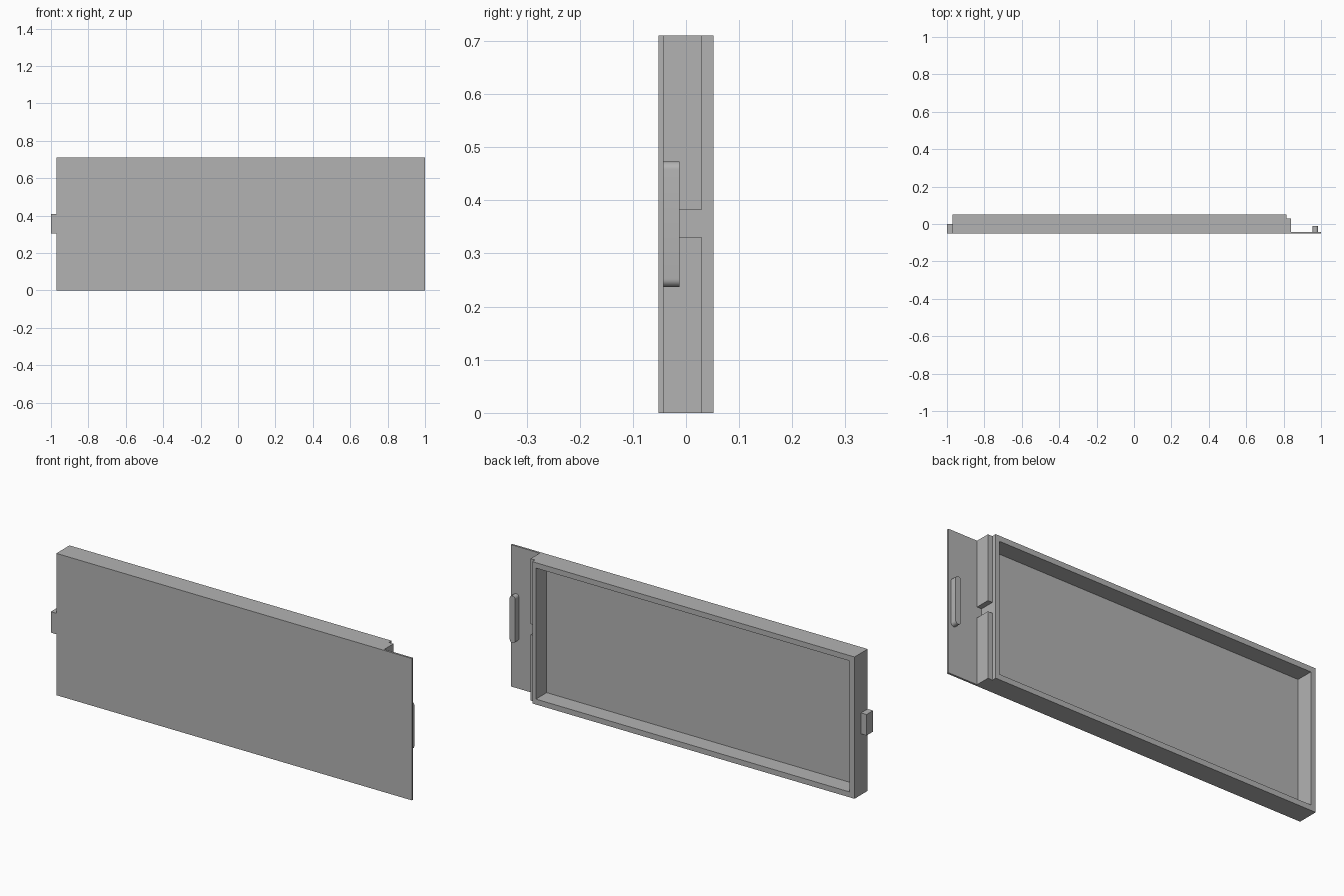
import bpy, bmesh, math

cube = bpy.data.objects.get("Cube")
if cube:
    bpy.data.objects.remove(cube, do_unlink=True)

grey = bpy.data.materials.new("plain grey")
grey.use_nodes = True
colour = (0.45, 0.45, 0.45, 1)
grey.diffuse_color = colour
grey.node_tree.nodes["Principled BSDF"].inputs["Base Color"].default_value = colour

HEIGHT = 0.71
FRONT, PANEL, BACK = -0.052, -0.042, 0.052


def prism(name, points, offset):
    """Extrude a closed 3D outline by an offset vector."""
    bm = bmesh.new()
    face = bm.faces.new([bm.verts.new(p) for p in points])
    new = bmesh.ops.extrude_face_region(bm, geom=[face])["geom"]
    verts = [v for v in new if isinstance(v, bmesh.types.BMVert)]
    bmesh.ops.translate(bm, verts=verts, vec=offset)
    bmesh.ops.recalc_face_normals(bm, faces=bm.faces)
    mesh = bpy.data.meshes.new(name)
    bm.to_mesh(mesh)
    bm.free()
    mesh.materials.append(grey)
    ob = bpy.data.objects.new(name, mesh)
    bpy.context.collection.objects.link(ob)
    return ob


def box(name, x, y, z):
    base = [(x[0], y[0], z[0]), (x[1], y[0], z[0]), (x[1], y[1], z[0]), (x[0], y[1], z[0])]
    return prism(name, base, (0, 0, z[1] - z[0]))


def cut(target, cutter):
    cutter.hide_render = True
    mod = target.modifiers.new("cut", "BOOLEAN")
    mod.operation, mod.solver, mod.object = "DIFFERENCE", "EXACT", cutter
    bpy.context.view_layer.objects.active = target
    bpy.ops.object.modifier_apply(modifier=mod.name)
    bpy.data.objects.remove(cutter, do_unlink=True)


# Cover: thin front panel, deep tray and stepped end in one profile
profile = [(-0.97, FRONT), (1, FRONT), (1, PANEL), (0.84, PANEL),
           (0.84, 0.03), (0.815, 0.03), (0.815, BACK), (-0.97, BACK)]
cover = prism("cover", [(x, y, 0) for x, y in profile], (0, 0, HEIGHT))

# Hollow of the tray, and notch through the step
rim = 0.027
cut(cover, box("hollow_cutter", (-0.97 + rim, 0.795), (-0.033, 0.1), (rim, HEIGHT - rim)))
cut(cover, box("notch_cutter", (0.815, 0.9), (PANEL, 0.1), (0.33, 0.383)))

# Locating tab on the right end
box("end_tab", (-1, -0.97), (FRONT, 0), (0.305, 0.41))

# Round-ended grip ridge behind the panel edge
radius, cx, low, high = 0.015, 0.97, 0.237, 0.473
outline = []
for centre, start in ((high - radius, 0), (low + radius, math.pi)):
    for i in range(13):
        a = start + math.pi * i / 12
        outline.append((cx + radius * math.cos(a), PANEL, centre + radius * math.sin(a)))
ridge = prism("grip_ridge", outline, (0, 0.03, 0))
bpy.ops.object.select_all(action="DESELECT")
ridge.select_set(True)
bpy.context.view_layer.objects.active = ridge
bpy.ops.object.shade_smooth_by_angle(angle=math.radians(30))
